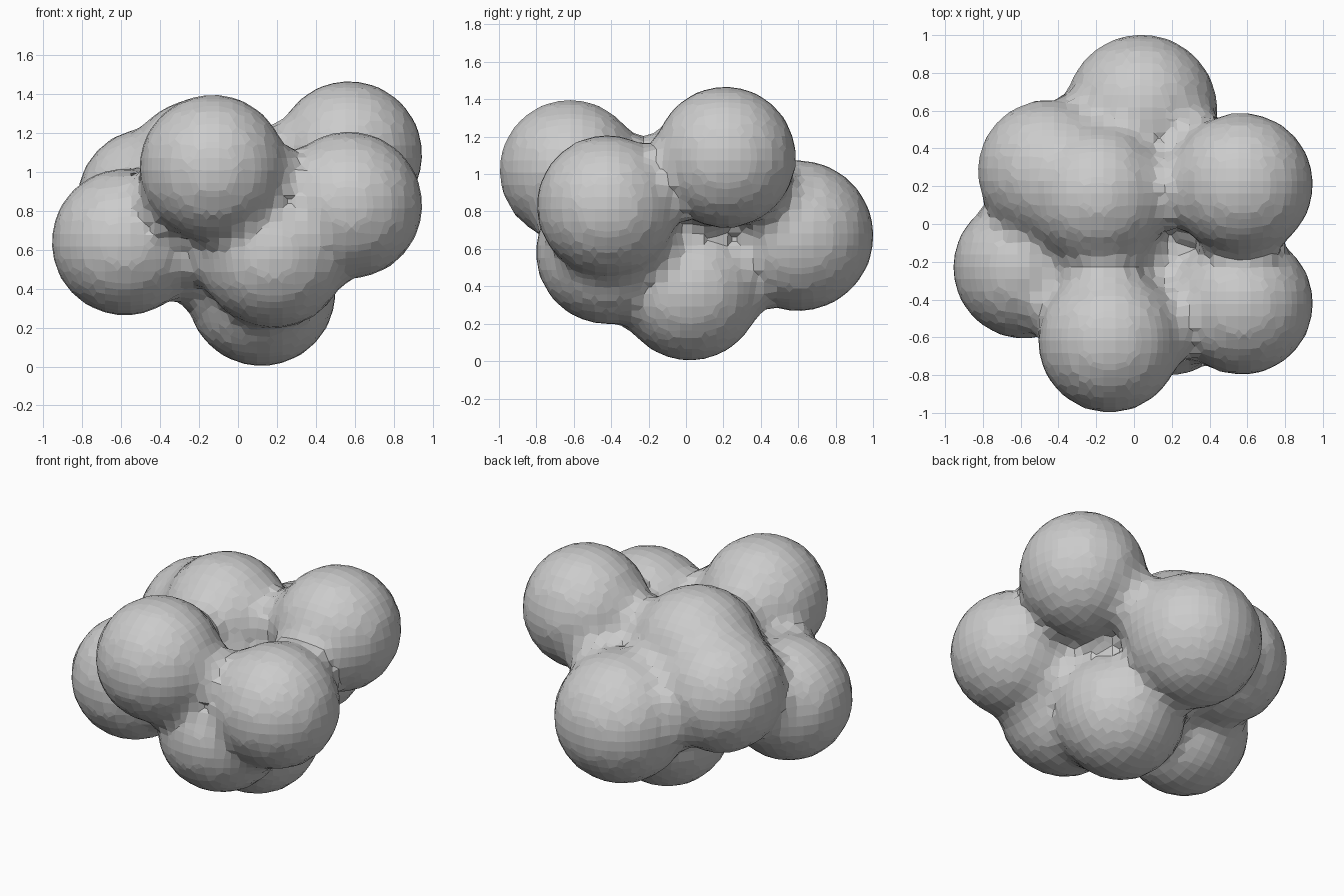
import bpy, bmesh
from itertools import combinations
from mathutils import Vector, Matrix

if "Cube" in bpy.data.objects:
    bpy.data.objects.remove(bpy.data.objects["Cube"])

# Lumps of the cluster: centre and radius
LUMPS = [
    ((-0.13, -0.62, 1.02), 0.38),   # front upper
    ((-0.58, -0.23, 0.64), 0.38),   # left
    ((0.57, 0.21, 1.09), 0.38),     # right upper
    ((0.57, -0.42, 0.83), 0.38),    # right front
    ((0.18, -0.42, 0.58), 0.385),   # front lower
    ((0.12, 0.02, 0.385), 0.385),   # bottom
    ((0.04, 0.60, 0.67), 0.405),    # back
    ((-0.19, 0.15, 1.00), 0.38),    # top centre
    ((-0.45, 0.28, 0.85), 0.38),    # back left
]

bm = bmesh.new()


def ball(centre, radius):
    bmesh.ops.create_icosphere(bm, subdivisions=4, radius=radius,
                               matrix=Matrix.Translation(centre))


for centre, radius in LUMPS:
    ball(centre, radius)

# Small bridges fill the creases where neighbouring lumps just touch
for (a, ra), (b, rb) in combinations(LUMPS, 2):
    a, b = Vector(a), Vector(b)
    if 0.55 < (a - b).length < 0.82:
        ball((a + b) / 2, 0.2)

mesh = bpy.data.meshes.new("lumpy_cluster")
bm.to_mesh(mesh)
bm.free()
cluster = bpy.data.objects.new("lumpy_cluster", mesh)
bpy.context.collection.objects.link(cluster)

# Fuse into one coarse, flat-faced skin
remesh = cluster.modifiers.new("fuse", 'REMESH')
remesh.mode = 'VOXEL'
remesh.voxel_size = 0.065
remesh.use_smooth_shade = False
